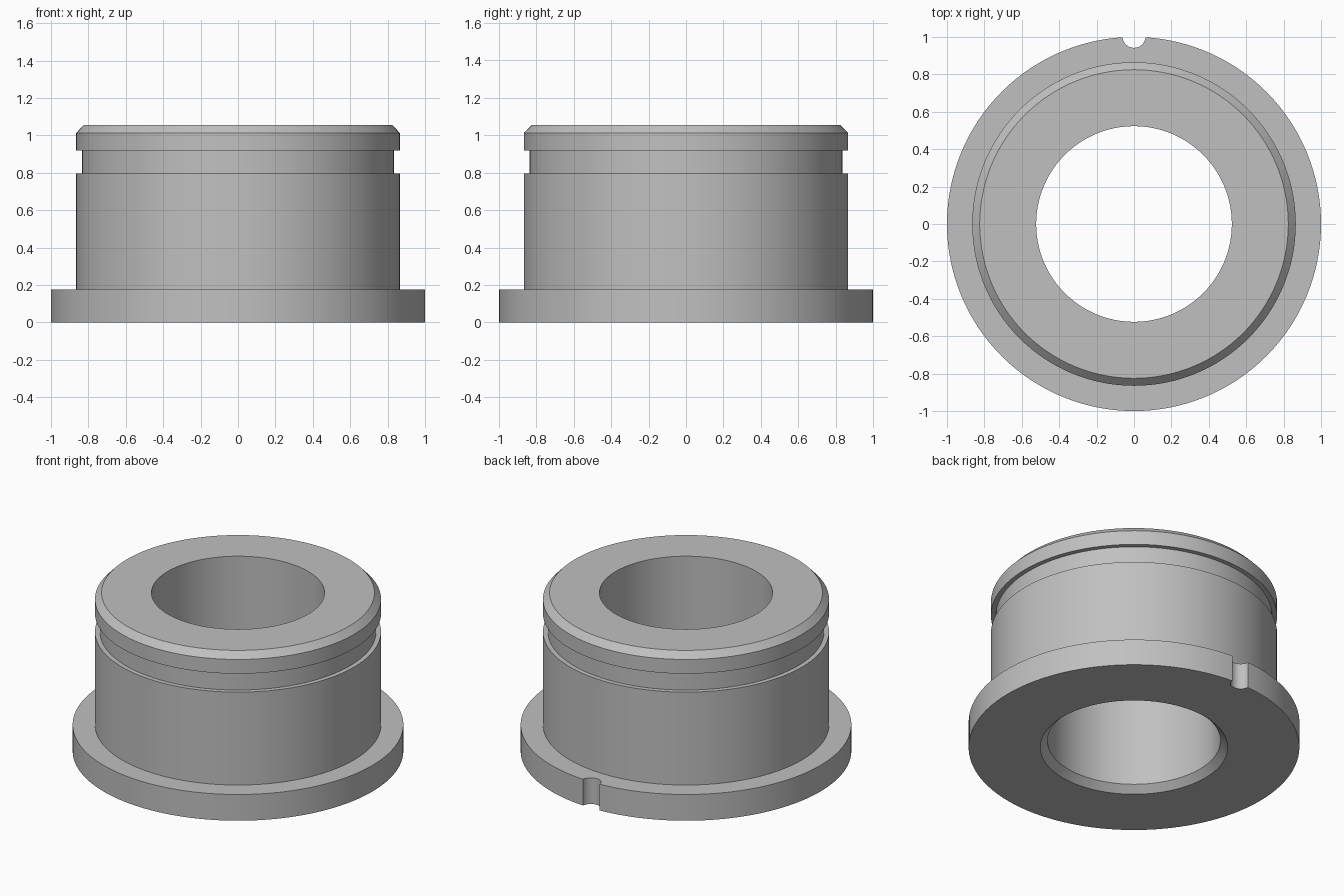
import bpy
import bmesh
import math

SEGMENTS = 128

cube = bpy.data.objects.get("Cube")
if cube:
    bpy.data.objects.remove(cube, do_unlink=True)

# Single grey metal
metal = bpy.data.materials.new("grey_metal")
metal.use_nodes = True
grey = (0.53, 0.53, 0.53, 1)
metal.diffuse_color = grey
metal.node_tree.nodes["Principled BSDF"].inputs["Base Color"].default_value = grey


def lathe(name, profile):
    """Revolve a closed (radius, height) outline around z."""
    bm = bmesh.new()
    rings = []
    for i in range(SEGMENTS):
        a = math.tau * i / SEGMENTS
        rings.append([bm.verts.new((r * math.cos(a), r * math.sin(a), z))
                      for r, z in profile])
    for i, ring in enumerate(rings):
        after = rings[(i + 1) % SEGMENTS]
        for j in range(len(profile)):
            k = (j + 1) % len(profile)
            bm.faces.new((ring[j], after[j], after[k], ring[k]))
    bmesh.ops.recalc_face_normals(bm, faces=bm.faces)
    mesh = bpy.data.meshes.new(name)
    bm.to_mesh(mesh)
    bm.free()
    mesh.materials.append(metal)
    obj = bpy.data.objects.new(name, mesh)
    bpy.context.collection.objects.link(obj)
    return obj


# Flanged bushing: flange, body, groove, chamfered rim, bore with lower chamfer
bushing = lathe("flanged_bushing", [
    (0.567, 0), (1, 0), (1, 0.175),
    (0.865, 0.175), (0.865, 0.795),
    (0.835, 0.795), (0.835, 0.918),
    (0.865, 0.918), (0.865, 1.013), (0.825, 1.055),
    (0.523, 1.055), (0.523, 0.044),
])

# Round locating notch in the back of the flange
bpy.ops.mesh.primitive_cylinder_add(vertices=48, radius=0.062, depth=0.6,
                                    location=(0, 1.004, 0.1))
cutter = bpy.context.object
cutter.name = "notch_cutter"
cutter.hide_render = True
cutter.data.materials.append(metal)
notch = bushing.modifiers.new("notch", "BOOLEAN")
notch.operation = "DIFFERENCE"
notch.solver = "EXACT"
notch.object = cutter

bpy.ops.object.select_all(action="DESELECT")
bushing.select_set(True)
bpy.context.view_layer.objects.active = bushing
bpy.ops.object.modifier_apply(modifier=notch.name)
bpy.data.objects.remove(cutter, do_unlink=True)
bpy.ops.object.shade_smooth_by_angle(angle=math.radians(25))
